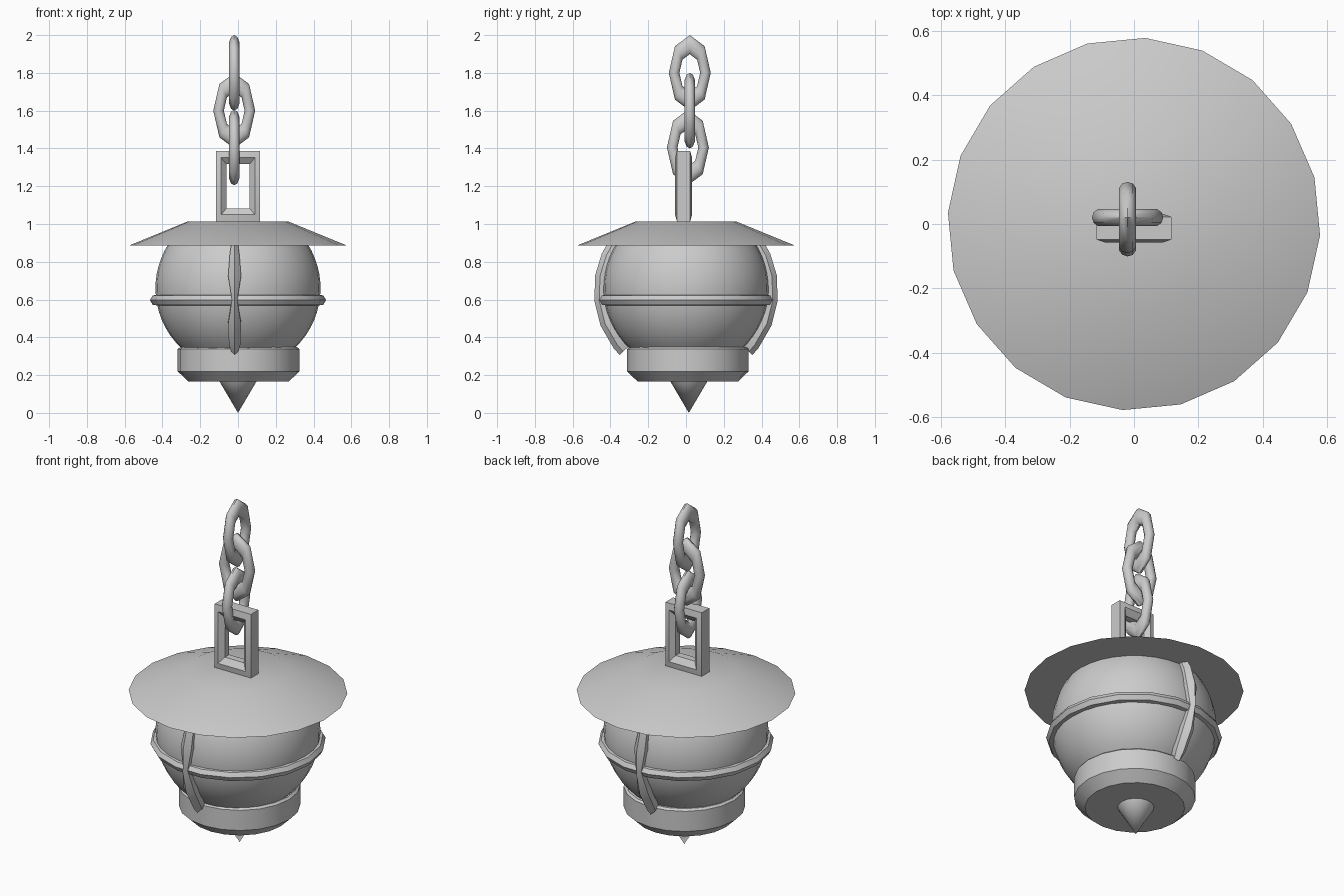
import bpy, bmesh, math
from mathutils import Vector

cube = bpy.data.objects.get("Cube")
if cube:
    bpy.data.objects.remove(cube, do_unlink=True)

# One grey metal for everything
metal = bpy.data.materials.new("grey metal")
metal.use_nodes = True
grey = (0.6, 0.6, 0.6, 1)
metal.diffuse_color = grey
metal.node_tree.nodes["Principled BSDF"].inputs["Base Color"].default_value = grey


def skin(name, rings, loop=False, angle=30):
    """Join rings of points into a surface, closed on itself or capped."""
    bm = bmesh.new()
    rows = [[bm.verts.new(p) for p in ring] for ring in rings]
    n = len(rows[0])
    for i in range(len(rows) if loop else len(rows) - 1):
        a, b = rows[i], rows[(i + 1) % len(rows)]
        for j in range(n):
            k = (j + 1) % n
            bm.faces.new((a[j], a[k], b[k], b[j]))
    if not loop:
        bm.faces.new(rows[0][::-1])
        bm.faces.new(rows[-1])
    bmesh.ops.remove_doubles(bm, verts=bm.verts, dist=1e-5)
    bmesh.ops.recalc_face_normals(bm, faces=bm.faces)
    mesh = bpy.data.meshes.new(name)
    bm.to_mesh(mesh)
    bm.free()
    mesh.materials.append(metal)
    ob = bpy.data.objects.new(name, mesh)
    bpy.context.collection.objects.link(ob)
    bpy.ops.object.select_all(action='DESELECT')
    ob.select_set(True)
    bpy.context.view_layer.objects.active = ob
    bpy.ops.object.shade_smooth_by_angle(angle=math.radians(angle))
    return ob


def circle(r, z, sides, turn=0, cx=0, cy=0):
    steps = [math.tau * i / sides + math.radians(turn) for i in range(sides)]
    return [(cx + r * math.cos(t), cy + r * math.sin(t), z) for t in steps]


def lathe(name, profile, sides, turn=0, cx=0, cy=0, loop=False, angle=30):
    rings = [circle(r, z, sides, turn, cx, cy) for r, z in profile]
    return skin(name, rings, loop, angle)


# Bulging lantern body: a sphere cut off above and below
R, mid = 0.437, 0.66
heights = [0.33 + 0.57 * i / 14 for i in range(15)]
lathe("body", [(math.sqrt(R * R - (z - mid) ** 2), z) for z in heights], 32)

# Wide conical hat
lathe("hat", [(0.58, 0.885), (0.27, 1.012)], 20, turn=-3.5)

# Base collar with chamfered foot, and the spike below
lathe("base", [(0.265, 0.165), (0.322, 0.22), (0.322, 0.338), (0.31, 0.348)],
      20, cx=0.003, cy=0.01)
lathe("spike", [(0, 0), (0.1, 0.17)], 16, cy=0.015, angle=40)

# Ridged band around the body
lathe("waist_band", [(0.42, 0.568), (0.452, 0.572), (0.466, 0.598),
                     (0.452, 0.622), (0.42, 0.626)], 18, loop=True)

# Upright ribs, front and back, pinched where they cross the band
for name, side in (("front_rib", -1), ("back_rib", 1)):
    rings = []
    for deg, w in ((-44, 0.018), (-38, 0.03), (-22, 0.034), (-6, 0.014),
                   (10, 0.034), (24, 0.026), (35, 0.016)):
        t = math.radians(deg)
        section = ((0.4, -w), (0.462, -w), (0.488, 0), (0.462, w), (0.4, w))
        rings.append([(-0.018 + x, side * r * math.cos(t), 0.645 + r * math.sin(t))
                      for r, x in section])
    skin(name, rings)

# Rectangular hanging frame with a faceted section (inset, depth)
section = [(0, -0.035), (0.028, -0.045), (0.055, -0.02),
           (0.055, 0.02), (0.028, 0.045), (0, 0.035)]
rings = []
for sx, sz in ((-1, -1), (1, -1), (1, 1), (-1, 1)):
    rings.append([(sx * (0.117 - d), -0.013 + y, 1.2 + sz * (0.186 - d * 1.25))
                  for d, y in section])
skin("hanging_frame", rings, loop=True)


# Chain of stretched eight-sided links, each turned a quarter from the last
def link(name, centre, across):
    rings = []
    for i in range(8):
        t = math.tau * i / 8
        ring = []
        for j in range(10):
            p = math.tau * j / 10
            r = 0.083 + 0.028 * math.cos(p)
            ring.append(Vector(centre) + across * (r * math.cos(t))
                        + Vector((0, 0, 1.8 * r * math.sin(t)))
                        + across.cross(Vector((0, 0, 1))) * (0.028 * math.sin(p)))
        rings.append(ring)
    skin(name, rings, loop=True, angle=40)


along_x, along_y = Vector((1, 0, 0)), Vector((0, 1, 0))
link("lower_link", (-0.02, 0.01, 1.405), along_y)
link("middle_link", (-0.02, 0.02, 1.6), along_x)
link("upper_link", (-0.02, 0.02, 1.8), along_y)
